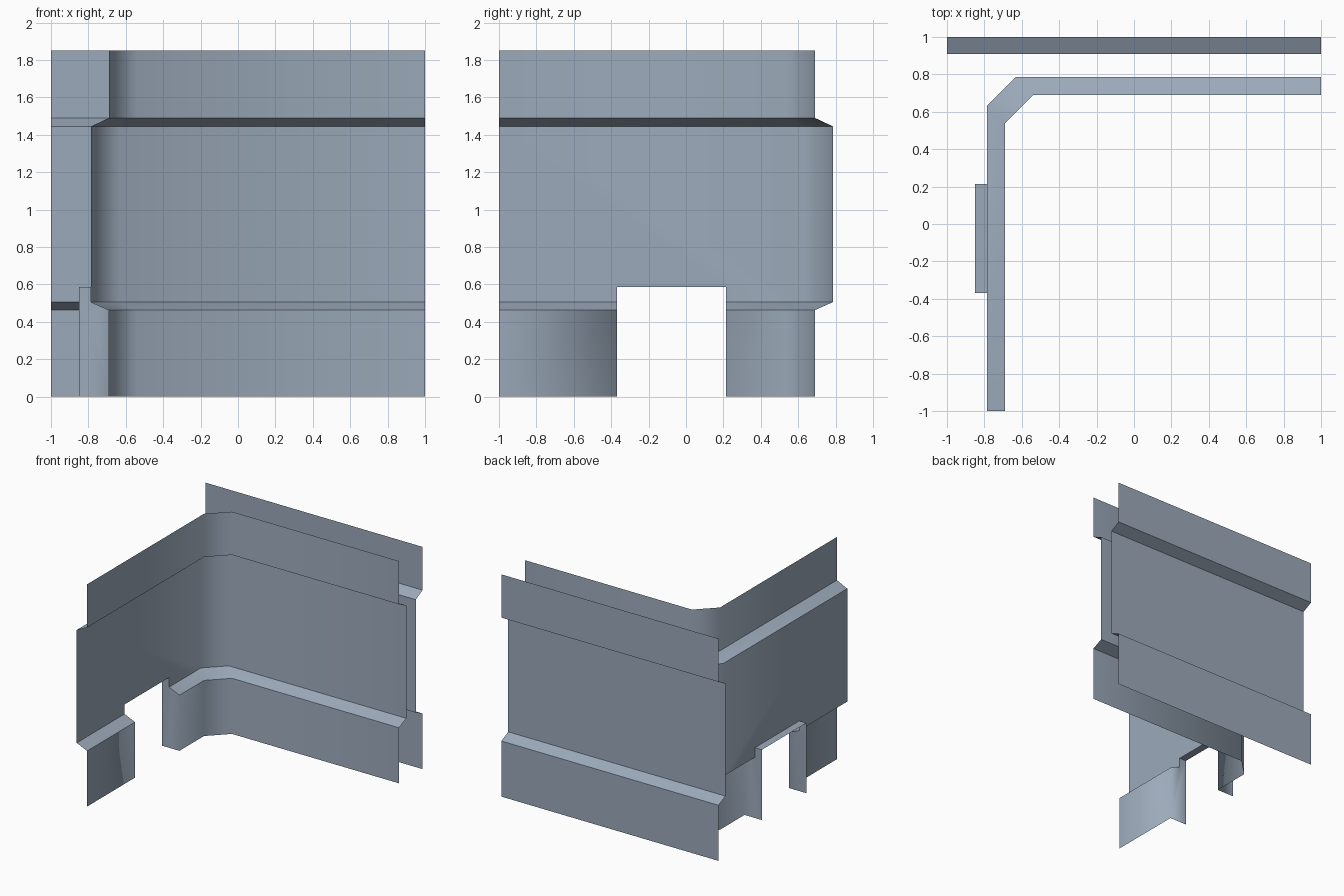
import bpy, bmesh, math

if "Cube" in bpy.data.objects:
    bpy.data.objects.remove(bpy.data.objects["Cube"])

# Wall profile levels: (height, True where the wall sits in the recessed band)
LEVELS = [(0, 0), (0.463, 0), (0.505, 1), (1.445, 1), (1.49, 0), (1.85, 0)]
DOOR_A, DOOR_B, DOOR_TOP, DOOR_X = -0.37, 0.215, 0.585, -0.85

mat = bpy.data.materials.new("blue_grey_panel")
mat.diffuse_color = (0.33, 0.40, 0.49, 1)
mat.use_nodes = True
mat.node_tree.nodes["Principled BSDF"].inputs["Base Color"].default_value = mat.diffuse_color


def add_face(bm, points):
    bm.faces.new([bm.verts.new(p) for p in points])


def band(bm, path, i, pairs):
    """Wall strips between profile level i and i + 1."""
    (z0, r0), (z1, r1) = LEVELS[i], LEVELS[i + 1]
    low, high = path(r0), path(r1)
    for a, b in pairs:
        add_face(bm, [(*low[a], z0), (*low[b], z0), (*high[b], z1), (*high[a], z1)])


def finish(bm, name):
    bmesh.ops.remove_doubles(bm, verts=bm.verts, dist=0.0005)
    bm.normal_update()
    # Sharp folds, except the soft vertical folds where the lower wall meets the jambs
    for e in bm.edges:
        a, b = e.verts
        soft = a.co.xy == b.co.xy and max(a.co.z, b.co.z) < 0.48
        e.smooth = soft or e.calc_face_angle(0) < math.radians(50)
    for f in bm.faces:
        f.smooth = True
    me = bpy.data.meshes.new(name)
    bm.to_mesh(me)
    bm.free()
    me.materials.append(mat)
    bpy.context.collection.objects.link(bpy.data.objects.new(name, me))


# Inner corner wall: path along the left wall, chamfered corner, then back wall
def corner_path(recessed):
    w = 0.785 if recessed else 0.69
    c = w - 0.152
    return [(-w, -1), (-w, DOOR_A), (-w, DOOR_B), (-w, c), (-c, w), (1, w)]


bm = bmesh.new()
for i in (0, 1):                       # lower bands, open at the doorway
    band(bm, corner_path, i, [(0, 1), (2, 3), (3, 4), (4, 5)])
band(bm, corner_path, 2, [(3, 4), (4, 5)])
for i in (3, 4):                       # upper bands
    band(bm, corner_path, i, [(0, 3), (3, 4), (4, 5)])

# Recessed left panel with the doorway notch
z0, z1, corner_y = 0.505, 1.445, corner_path(1)[3][1]
outline = [(-1, z0), (DOOR_A, z0), (DOOR_A, DOOR_TOP), (DOOR_B, DOOR_TOP),
           (DOOR_B, z0), (corner_y, z0), (corner_y, z1), (-1, z1)]
add_face(bm, [(-0.785, y, z) for y, z in outline])

# Door jambs following the wall profile, facing the opening
jamb = [(DOOR_X, 0), (DOOR_X, DOOR_TOP), (-0.785, DOOR_TOP),
        (-0.785, 0.505), (-0.69, 0.463), (-0.69, 0)]
add_face(bm, [(x, DOOR_A, z) for x, z in jamb])
add_face(bm, [(x, DOOR_B, z) for x, z in reversed(jamb)])

# Door lintel, facing down
add_face(bm, [(DOOR_X, DOOR_A, DOOR_TOP), (DOOR_X, DOOR_B, DOOR_TOP),
              (-0.785, DOOR_B, DOOR_TOP), (-0.785, DOOR_A, DOOR_TOP)])
finish(bm, "corner_wall_with_doorway")


# Outer back wall, facing away from the room
def back_path(recessed):
    y = 0.91 if recessed else 1.0
    return [(1, y), (-1, y)]


bm = bmesh.new()
for i in range(5):
    band(bm, back_path, i, [(0, 1)])
finish(bm, "outer_back_wall")
